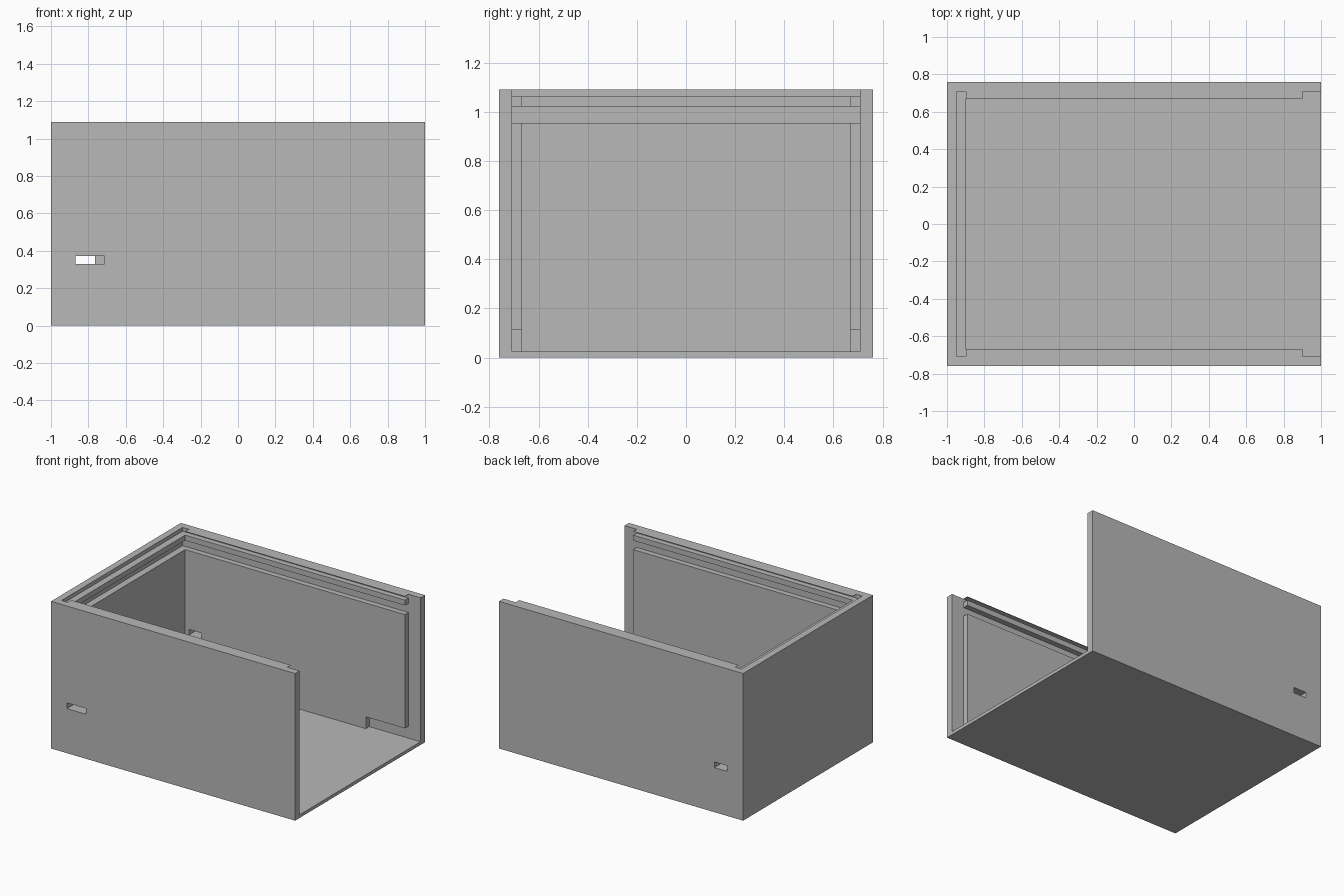
import bpy

cube = bpy.data.objects.get("Cube")
if cube:
    bpy.data.objects.remove(cube, do_unlink=True)

# Key dimensions
HALF_X, HALF_Y, HEIGHT = 1.0, 0.76, 1.09
FLOOR = 0.024                     # floor thickness
INNER, GROOVE = 0.667, 0.708      # half widths of cavity and of grooves
BACK_IN, BACK_GROOVE = -0.9, -0.95
OUT = 1.2                         # beyond the open end

grey = bpy.data.materials.new("plain grey")
grey.use_nodes = True
grey.diffuse_color = (0.48, 0.48, 0.48, 1)
grey.node_tree.nodes["Principled BSDF"].inputs["Base Color"].default_value = grey.diffuse_color


def box(name, x, y, z):
    """Axis-aligned box from (low, high) pairs."""
    bpy.ops.mesh.primitive_cube_add(size=1)
    ob = bpy.context.object
    ob.name = ob.data.name = name
    for v in ob.data.vertices:
        v.co = [lo + (c + 0.5) * (hi - lo) for c, (lo, hi) in zip(v.co, (x, y, z))]
    ob.data.materials.append(grey)
    return ob


def carve(target, name, x, y, z):
    """Cut a box-shaped hollow out of the target."""
    cutter = box(name, x, y, z)
    cutter.hide_render = True
    mod = target.modifiers.new(name, "BOOLEAN")
    mod.operation, mod.solver, mod.object = "DIFFERENCE", "EXACT", cutter
    bpy.context.view_layer.objects.active = target
    bpy.ops.object.modifier_apply(modifier=name)
    bpy.data.objects.remove(cutter, do_unlink=True)


def both(half):
    return (-half, half)


case = box("open_ended_case", both(HALF_X), both(HALF_Y), (0, HEIGHT))

# Main cavity, open at the top and at one end
carve(case, "cavity", (BACK_IN, OUT), both(INNER), (FLOOR, 2))
# Wider bay for the end panel
carve(case, "end_bay", (0.9, OUT), both(GROOVE), (FLOOR, 2))
# Sliding lid groove, leaving a rail above it
carve(case, "lid_groove", (BACK_GROOVE, OUT), both(GROOVE), (0.955, 1.022))
# Upper groove, leaving a thin top skin on the side walls
carve(case, "upper_groove", (BACK_GROOVE, OUT), both(GROOVE), (1.062, HEIGHT - 0.002))
# Open ledge along the closed end
carve(case, "back_ledge", (BACK_GROOVE, BACK_IN + 0.001), both(GROOVE), (1.062, 2))
# Low pockets beside the floor
carve(case, "floor_pocket", (0.58, OUT), both(GROOVE), (FLOOR, 0.112))
# Small slots through the front and back walls
carve(case, "front_slot", (-0.87, -0.715), (-1, -0.5), (0.33, 0.372))
carve(case, "back_slot", (-0.87, -0.765), (0.5, 1), (0.33, 0.372))
